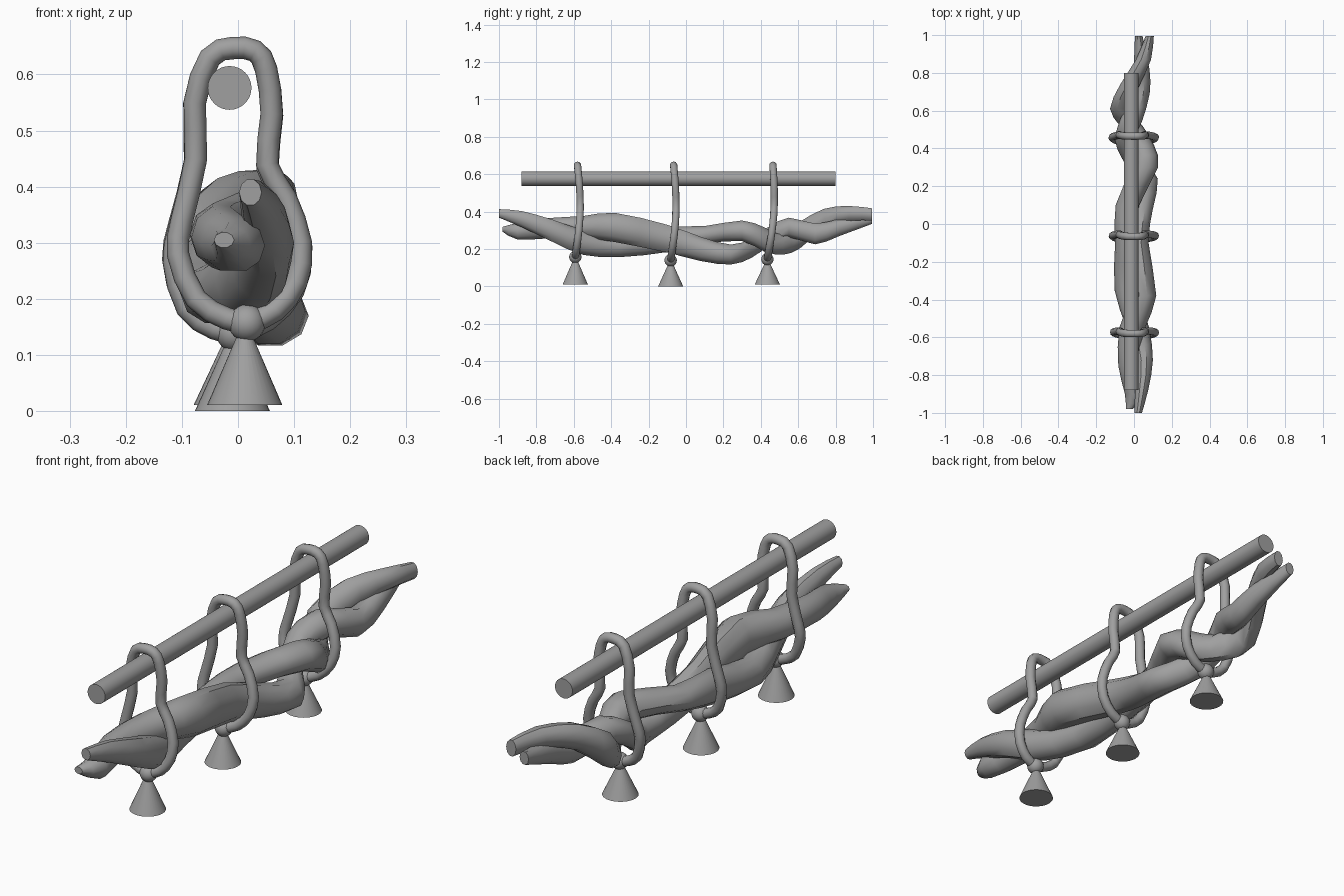
import bpy, bmesh, math
from mathutils import Vector

cube = bpy.data.objects.get("Cube")
if cube:
    bpy.data.objects.remove(cube, do_unlink=True)

grey = bpy.data.materials.new("plain grey")
grey.use_nodes = True
GREY = (0.35, 0.35, 0.35, 1)
grey.diffuse_color = GREY
grey.node_tree.nodes["Principled BSDF"].inputs["Base Color"].default_value = GREY


def finish(obj, name, angle=40):
    obj.name = name
    obj.data.materials.clear()
    obj.data.materials.append(grey)
    bpy.ops.object.select_all(action='DESELECT')
    obj.select_set(True)
    bpy.context.view_layer.objects.active = obj
    bpy.ops.object.shade_smooth_by_angle(angle=math.radians(angle))


def spline(points, steps, cyclic=False):
    """Smooth path through the points, whatever their dimension."""
    pts = [Vector(p) for p in points]
    n = len(pts)
    pick = (lambda i: pts[i % n]) if cyclic else (lambda i: pts[max(0, min(n - 1, i))])
    path = []
    for i in range(n if cyclic else n - 1):
        a, b, c, d = (pick(i + k) for k in (-1, 0, 1, 2))
        for s in range(steps):
            t = s / steps
            path.append(b + (c - a) * (t / 2) + (a * 2 - b * 5 + c * 4 - d) * (t * t / 2)
                        + (b * 3 - a - c * 3 + d) * (t ** 3 / 2))
    return path if cyclic else path + [pts[-1]]


def skin(name, rings, cyclic=False):
    """Join rings of points into a tube."""
    bm = bmesh.new()
    loops = [[bm.verts.new(p) for p in ring] for ring in rings]
    sides = len(loops[0])
    for i in range(len(loops) if cyclic else len(loops) - 1):
        a, b = loops[i], loops[(i + 1) % len(loops)]
        for k in range(sides):
            m = (k + 1) % sides
            bm.faces.new((a[k], a[m], b[m], b[k]))
    if not cyclic:
        bm.faces.new(loops[0])
        bm.faces.new(loops[-1])
    bmesh.ops.recalc_face_normals(bm, faces=bm.faces)
    mesh = bpy.data.meshes.new(name)
    bm.to_mesh(mesh)
    bm.free()
    obj = bpy.data.objects.new(name, mesh)
    bpy.context.collection.objects.link(obj)
    finish(obj, name)


def strand(name, points, sides=10):
    """Points are y, x, z and half width, with half height last."""
    rings = []
    for y, x, z, w, h in spline(points, 2):
        ring = []
        for k in range(sides):
            a = math.tau * k / sides
            ring.append((x + w * math.cos(a), y, z + h * math.sin(a)))
        rings.append(ring)
    skin(name, rings)


# Straight hanging rod
bpy.ops.mesh.primitive_cylinder_add(vertices=32, radius=.039, depth=1.68,
                                    location=(-.015, -.04, .576), rotation=(math.pi / 2, 0, 0))
finish(bpy.context.object, "rod")

# Two cloth strands twisted round each other
strand("twisted_strand_a", [
    (-1, .022, .39, .02, .024), (-.88, .04, .36, .035, .045),
    (-.72, .053, .3, .047, .062), (-.55, .02, .235, .06, .07),
    (-.35, -.038, .21, .065, .056), (-.1, -.045, .25, .055, .07),
    (.1, -.035, .275, .062, .05), (.3, .057, .297, .07, .058),
    (.42, .045, .25, .06, .068), (.52, -.015, .222, .06, .055),
    (.61, -.072, .275, .055, .075), (.74, -.02, .363, .052, .055),
    (.87, .05, .39, .04, .042), (.995, .083, .385, .022, .034)])
strand("twisted_strand_b", [
    (-.98, -.025, .305, .018, .014), (-.9, 0, .295, .048, .047),
    (-.75, -.03, .31, .053, .057), (-.55, -.01, .317, .068, .062),
    (-.38, .048, .315, .07, .082), (-.1, .02, .255, .057, .078),
    (.08, .04, .2, .06, .068), (.24, .058, .17, .068, .056),
    (.35, -.01, .205, .055, .055), (.44, -.048, .265, .052, .055),
    (.55, -.015, .315, .06, .055), (.69, .035, .28, .048, .058),
    (.82, .04, .315, .042, .048), (.995, .025, .36, .02, .027)])

# Ring outline in x and z, from the top down one side and up the other
OUTLINE = [(-.01, .647), (-.05, .63), (-.077, .55), (-.075, .45), (-.1, .34),
           (-.107, .28), (-.075, .2), (-.02, .165), (.02, .16), (.067, .18),
           (.104, .23), (.112, .3), (.085, .38), (.052, .44), (.06, .53), (.05, .61), (.03, .642)]


def hanger(place, y, shift, drop, wide, lean, foot):
    """Ring over the rod with a bead and a cone weight below."""
    path = []
    for x, z in OUTLINE:
        low = (.647 - z) / .487
        path.append((x * (1 + wide * low) + shift * low ** 6,
                     y + lean * (1 - low) + .02 * math.sin(low * math.pi), z - drop * low))
    path = spline(path, 2, True)
    rings = []
    for i, p in enumerate(path):
        along = (path[(i + 1) % len(path)] - path[i - 1]).normalized()
        out = along.cross(Vector((0, 1, 0))).normalized()
        side = along.cross(out)
        rings.append([p + .02 * (math.cos(a) * out + math.sin(a) * side)
                      for a in (math.tau * k / 10 for k in range(10))])
    skin(place + "_ring", rings, True)

    x, z = .016 + shift, .157 - drop
    bpy.ops.mesh.primitive_uv_sphere_add(segments=20, ring_count=12, radius=.033,
                                         location=(x, y, z))
    finish(bpy.context.object, place + "_bead", 60)
    bpy.ops.mesh.primitive_cone_add(vertices=32, radius1=.067, radius2=.004, depth=z - foot,
                                    location=(x - .004, y, (z + foot) / 2))
    finish(bpy.context.object, place + "_cone_weight")


hanger("front", -.592, 0, 0, 0, .012, .011)
hanger("middle", -.082, -.022, .018, .04, .016, 0)
hanger("back", .435, -.024, .012, .05, .03, .011)
